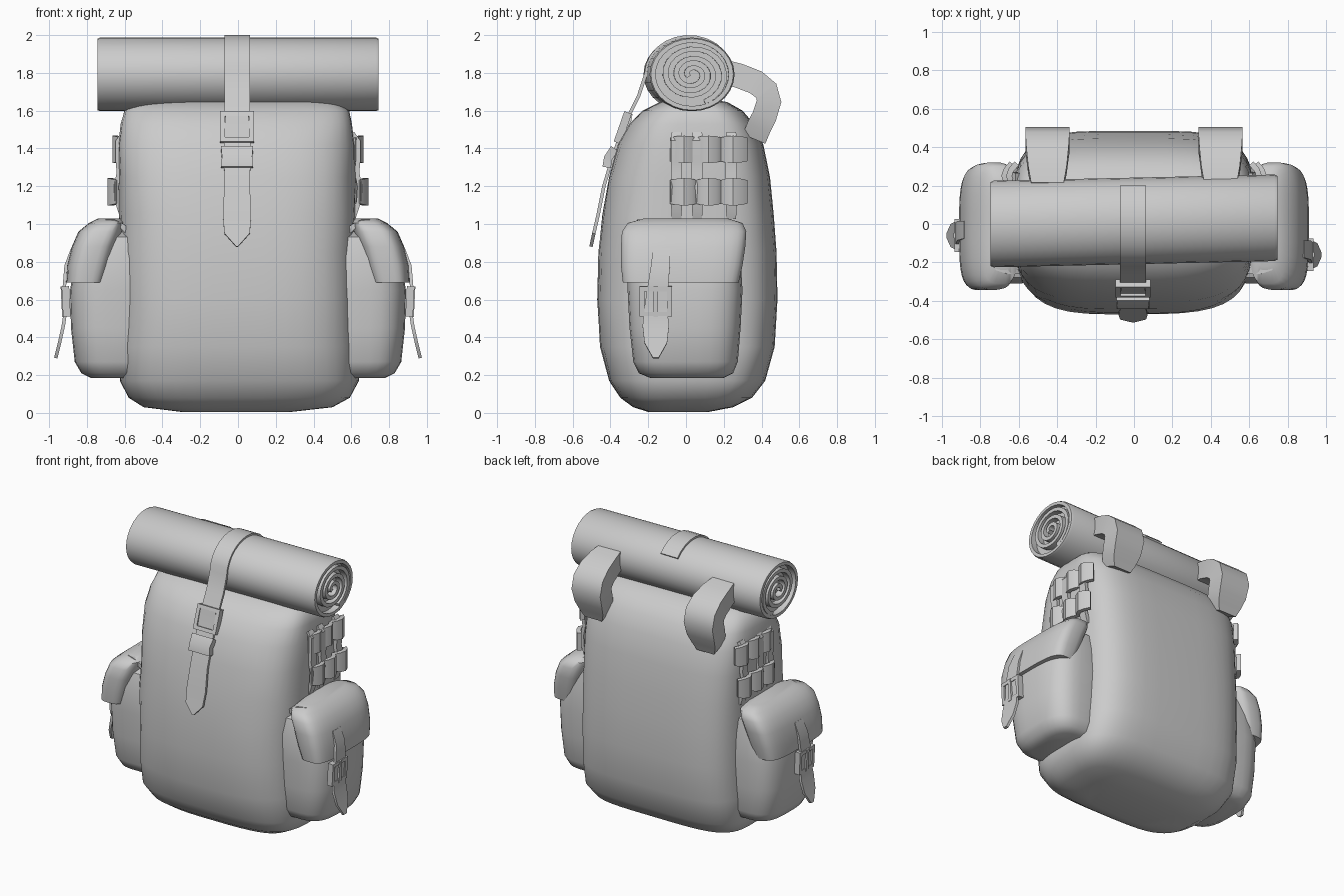
import bpy, bmesh, math
from mathutils import Vector, Matrix

if "Cube" in bpy.data.objects:
    bpy.data.objects.remove(bpy.data.objects["Cube"])

grey = bpy.data.materials.new("canvas grey")
grey.diffuse_color = (0.6, 0.6, 0.6, 1)
grey.use_nodes = True
grey.node_tree.nodes["Principled BSDF"].inputs["Base Color"].default_value = grey.diffuse_color


def finish(name, bm, angle=40):
    """Turn a bmesh into a smooth-shaded object with sharp edges kept."""
    bmesh.ops.recalc_face_normals(bm, faces=bm.faces)
    me = bpy.data.meshes.new(name)
    bm.to_mesh(me)
    bm.free()
    me.materials.append(grey)
    me.shade_smooth()
    me.set_sharp_from_angle(angle=math.radians(angle))
    ob = bpy.data.objects.new(name, me)
    bpy.context.collection.objects.link(ob)
    return ob


def skin(bm, rings):
    """Bridge equal-length closed point rings and cap both ends."""
    rows = [[bm.verts.new(p) for p in r] for r in rings]
    n = len(rows[0])
    for a, b in zip(rows, rows[1:]):
        for i in range(n):
            j = (i + 1) % n
            bm.faces.new((a[i], a[j], b[j], b[i]))
    bm.faces.new(rows[0])
    bm.faces.new(rows[-1])


def loft(name, sections, n_front, n_back, sides=36, wobble=0.0):
    """Stack of rounded sections: z, x min, x max, y front, y back."""
    rings = []
    for z, x0, x1, y0, y1 in sections:
        cx, a, cy = (x0 + x1) / 2, (x1 - x0) / 2, (y0 + y1) / 2
        ring = []
        for i in range(sides):
            t = 2 * math.pi * (i + 0.5) / sides
            c, s = math.cos(t), math.sin(t)
            e = 2 / (n_back if s > 0 else n_front)
            k = 1
            if s < 0.2:
                k += wobble * math.sin(3 * t + 5 * z) * math.sin(7 * z + 2 * t)
            ring.append((cx + a * k * math.copysign(abs(c) ** e, c),
                         cy + (y1 - y0) / 2 * k * math.copysign(abs(s) ** e, s), z))
        rings.append(ring)
    bm = bmesh.new()
    skin(bm, rings)
    return finish(name, bm, 50)


def strap(name, path, side, widths, thick, angle=35):
    """Flat band following a path, with one width per path point."""
    side = Vector(side)
    rings = []
    for i, p in enumerate(path):
        d = Vector(path[min(i + 1, len(path) - 1)]) - Vector(path[max(i - 1, 0)])
        nrm = d.cross(side).normalized() * thick / 2
        w = side * widths[i] / 2
        p = Vector(p)
        rings.append([p - w - nrm, p + w - nrm, p + w + nrm, p - w + nrm])
    bm = bmesh.new()
    skin(bm, rings)
    return finish(name, bm, angle)


def box(bm, m, centre, size):
    bmesh.ops.create_cube(bm, size=1, matrix=m @ Matrix.Translation(centre) @ Matrix.Diagonal((*size, 1)))


def buckle(name, origin, side, along, w, h, t):
    """Rectangular frame with a centre prong."""
    u, v = Vector(side).normalized(), Vector(along).normalized()
    n = u.cross(v)
    m = Matrix.Translation(origin) @ Matrix((u, v, n)).transposed().to_4x4()
    bm = bmesh.new()
    for k in (-1, 1):
        box(bm, m, (k * (w - t) / 2, 0, 0), (t, h, t * 1.6))
        box(bm, m, (0, k * (h - t) / 2, 0), (w, t, t * 1.6))
    box(bm, m, (0, 0, t * 0.7), (t, h, t * 0.6))
    return finish(name, bm, 30)


# Main bag, flat on the back and bulging at the front
loft("bag_body", [
    (0.005, -0.30, 0.28, -0.20, 0.12), (0.03, -0.50, 0.50, -0.28, 0.25),
    (0.08, -0.58, 0.59, -0.35, 0.35), (0.17, -0.63, 0.635, -0.41, 0.42),
    (0.35, -0.63, 0.63, -0.455, 0.47), (0.60, -0.625, 0.625, -0.475, 0.485),
    (0.85, -0.625, 0.625, -0.465, 0.48), (1.05, -0.625, 0.625, -0.445, 0.465),
    (1.25, -0.63, 0.625, -0.41, 0.445), (1.42, -0.63, 0.62, -0.36, 0.41),
    (1.53, -0.615, 0.61, -0.30, 0.36), (1.60, -0.595, 0.595, -0.23, 0.30),
    (1.645, -0.54, 0.54, -0.14, 0.22), (1.66, -0.45, 0.45, -0.06, 0.14)],
    3.4, 4.2, 44, 0.012)

# Rolled mat: a tube with recessed ends, each holding a spiral of inner layers
RY, RZ, YC, ZC, TILT, XE = 0.225, 0.195, 0.016, 1.792, 0.022, 0.745


def mat_point(x, r, t):
    return (x, YC + x * TILT + RY * r * math.cos(t), ZC + RZ * r * math.sin(t))


bm = bmesh.new()
skin(bm, [[mat_point(x, r, k * math.pi / 14) for k in range(28)] for x, r in (
    (0.045 - XE, 0.86), (-XE, 0.86), (-XE, 0.97), (0.015 - XE, 1), (XE - 0.015, 1),
    (XE, 0.97), (XE, 0.86), (XE - 0.045, 0.86))])
finish("rolled_mat", bm, 50)
for tag, x0, x1 in (("left", -XE, 0.05 - XE), ("right", XE - 0.05, XE)):
    bm = bmesh.new()
    rows = []
    steps = 56
    for i in range(steps + 1):
        f = i / steps
        r, t = 0.87 - 0.72 * f, 2 * math.pi * 2.8 * f - 1.2
        rows.append([bm.verts.new(mat_point(x, rr, t)) for x, rr in (
            (x0, r), (x1, r), (x1, r - 0.13), (x0, r - 0.13))])
    for a, b in zip(rows, rows[1:]):
        for i in range(4):
            j = (i + 1) % 4
            bm.faces.new((a[i], a[j], b[j], b[i]))
    bm.faces.new(rows[0])
    bm.faces.new(rows[-1])
    finish(tag + "_mat_spiral", bm)

# Centre strap over the mat, down the front to a pointed tail
path = [(-0.005, YC + (RY + 0.002) * math.cos(math.radians(a)),
         ZC + (RZ + 0.004) * math.sin(math.radians(a))) for a in range(38, 180, 14)]
path += [(-0.005, y, z) for y, z in ((-0.25, 1.68), (-0.31, 1.56), (-0.35, 1.46), (-0.39, 1.35),
                                     (-0.435, 1.2), (-0.465, 1.05), (-0.488, 0.95), (-0.503, 0.88))]
strap("centre_strap", path, (1, 0, 0), [0.135] * (len(path) - 3) + [0.15, 0.135, 0.01], 0.018)
strap("centre_understrap", [(-0.005, -0.31, 1.57), (-0.005, -0.345, 1.42), (-0.005, -0.39, 1.28)],
      (1, 0, 0), [0.12, 0.14, 0.14], 0.05)
buckle("centre_buckle", (-0.005, -0.335, 1.51), (1, 0, 0), (0, -0.35, -1), 0.18, 0.17, 0.026)
strap("centre_keeper", [(-0.005, -0.378, 1.40), (-0.005, -0.412, 1.35), (-0.005, -0.42, 1.30)],
      (1, 0, 0), [0.17, 0.16, 0.17], 0.045)

for s, tag in ((-1, "left"), (1, "right")):
    # Thick padded loop behind the mat
    loop = [(0.20, 1.805), (0.28, 1.785), (0.37, 1.75), (0.425, 1.705), (0.44, 1.65), (0.415, 1.57),
            (0.385, 1.51), (0.36, 1.45)]
    strap(tag + "_back_loop", [(0.45 * s, y, z) for y, z in loop], (1, 0, 0),
          [0.17, 0.20, 0.22, 0.23, 0.23, 0.22, 0.19, 0.14], 0.13, 50)

    # Side pocket and its flap
    def span(z, a, b, y0, y1):
        return (z, min(a * s, b * s), max(a * s, b * s), y0, y1)
    loft(tag + "_pocket", [span(*q) for q in (
        (0.185, 0.48, 0.78, -0.19, 0.20), (0.21, 0.45, 0.83, -0.25, 0.25),
        (0.27, 0.42, 0.865, -0.28, 0.275), (0.45, 0.40, 0.885, -0.30, 0.29),
        (0.65, 0.40, 0.89, -0.31, 0.30), (0.82, 0.42, 0.86, -0.31, 0.29),
        (0.93, 0.45, 0.80, -0.28, 0.27), (0.96, 0.48, 0.72, -0.2, 0.2))], 3.2, 3.2, 32)
    loft(tag + "_pocket_flap", [span(*q) for q in (
        (0.69, 0.70, 0.91, -0.335, 0.28), (0.78, 0.67, 0.905, -0.345, 0.30),
        (0.88, 0.64, 0.88, -0.345, 0.315), (0.96, 0.61, 0.845, -0.34, 0.32),
        (1.005, 0.60, 0.79, -0.31, 0.30), (1.03, 0.62, 0.74, -0.22, 0.22))], 3.6, 3.6, 32)
    strap(tag + "_flap_hinge", [(x * s, -0.01, z) for x, z in
                                ((0.57, 0.95), (0.61, 0.985), (0.66, 1.01), (0.72, 1.01))],
          (0, 1, 0), [0.48, 0.50, 0.50, 0.46], 0.03)

    # Pocket strap, buckle and pointed tail
    yc = -0.15 if s > 0 else -0.05
    strap(tag + "_pocket_strap", [(x * s, yc + dy, z) for x, dy, z in (
        (0.875, 0.02, 0.87), (0.91, 0.015, 0.78), (0.92, 0, 0.66), (0.91, -0.01, 0.56),
        (0.925, -0.01, 0.46), (0.945, -0.01, 0.37), (0.965, -0.01, 0.29))],
        (0, 1, 0), [0.09, 0.10, 0.11, 0.12, 0.14, 0.12, 0.03], 0.018)
    buckle(tag + "_pocket_buckle", (0.91 * s, yc - 0.01, 0.59), (0, s, 0), (0.05 * s, 0, 1), 0.17, 0.16, 0.025)

    # Two rows of puffed webbing loops held by upright bands
    for row, (zc, xo) in enumerate(((1.395, 0.655), (1.17, 0.68))):
        pts, ws = [], []
        for k in range(13):
            puff = abs(math.sin(math.pi * k / 4))
            pts.append(((xo - 0.045 + 0.04 * puff) * s, -0.075 + 0.39 * k / 12, zc))
            ws.append(0.125 + 0.02 * puff)
        strap(tag + "_webbing_%d" % (row + 1), pts, (0, 0, 1), ws, 0.03)
    for k, y in enumerate((-0.05, 0.06, 0.24)):
        strap(tag + "_upright_band_%d" % (k + 1), [(x * s, y, z) for x, z in (
            (0.605, 1.48), (0.635, 1.44), (0.635, 1.33), (0.63, 1.27), (0.645, 1.2), (0.64, 1.12), (0.61, 1.03))],
            (0, 1, 0), [0.05, 0.06, 0.06, 0.06, 0.06, 0.06, 0.05], 0.025)
